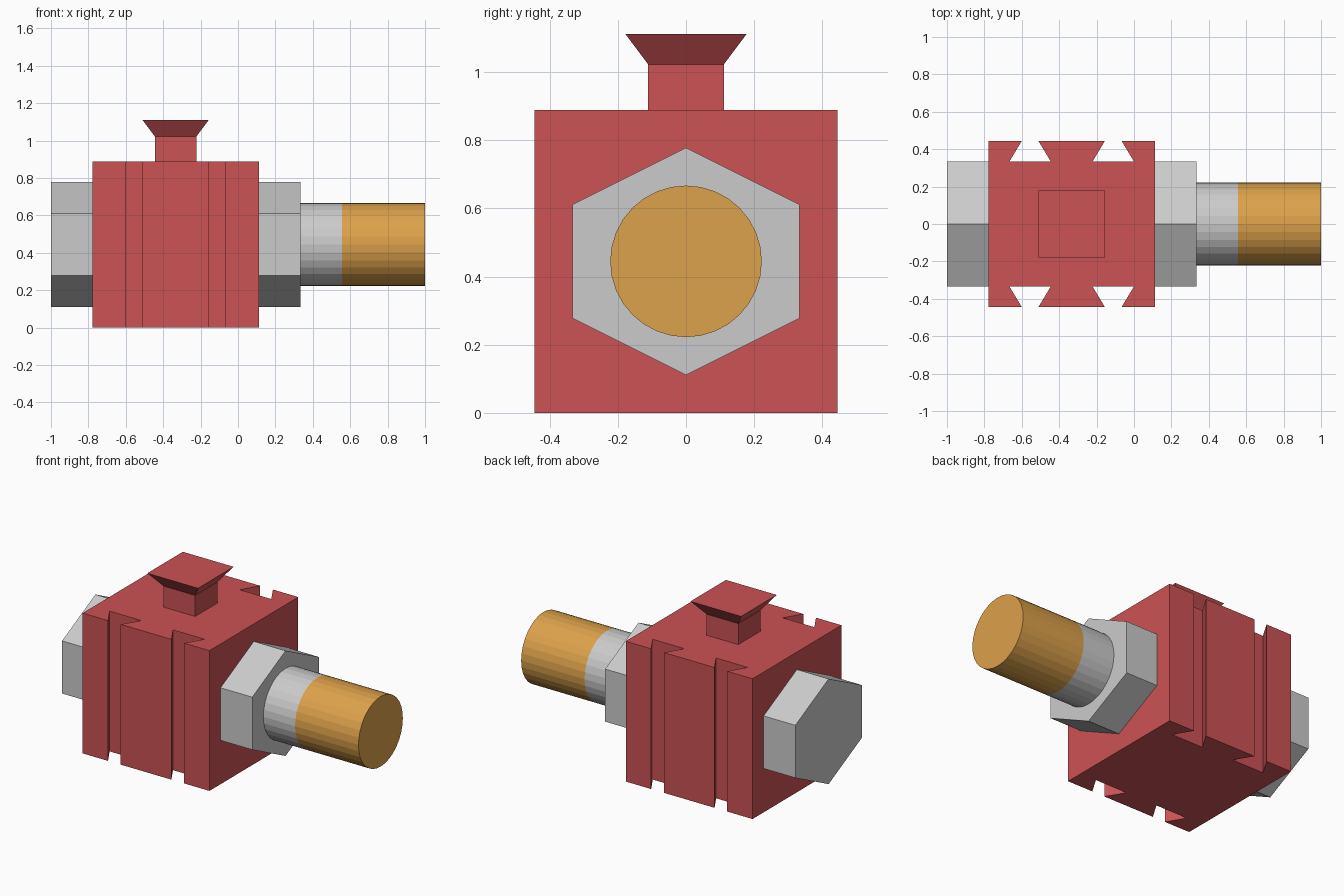
import bpy, bmesh
from math import cos, sin, pi

if "Cube" in bpy.data.objects:
    bpy.data.objects.remove(bpy.data.objects["Cube"])

U = 1 / 9          # grid module of the model
AXIS_Z = 4 * U     # height of the bolt axis


def material(name, rgb):
    m = bpy.data.materials.new(name)
    m.diffuse_color = (*rgb, 1)
    m.use_nodes = True
    m.node_tree.nodes["Principled BSDF"].inputs["Base Color"].default_value = m.diffuse_color
    return m


RED = material("red", (0.6, 0.085, 0.09))
ORANGE = material("orange", (0.72, 0.36, 0.07))


def loft(name, rings, mat=None):
    """Closed solid through a series of matching rings, flat shaded."""
    bm = bmesh.new()
    loops = [[bm.verts.new(p) for p in ring] for ring in rings]
    n = len(loops[0])
    for a, b in zip(loops, loops[1:]):
        for i in range(n):
            j = (i + 1) % n
            bm.faces.new((a[i], a[j], b[j], b[i]))
    bm.faces.new(loops[0][::-1])
    bm.faces.new(loops[-1])
    bmesh.ops.recalc_face_normals(bm, faces=bm.faces[:])
    me = bpy.data.meshes.new(name)
    bm.to_mesh(me)
    bm.free()
    ob = bpy.data.objects.new(name, me)
    bpy.context.collection.objects.link(ob)
    if mat:
        me.materials.append(mat)
    return ob


def x_prism(name, profile, x0, x1, mat=None):
    """Extrude a (y, z) profile, centred on the bolt axis, along x."""
    return loft(name, [[(x, y, AXIS_Z + z) for y, z in profile] for x in (x0, x1)], mat)


# Block: plan outline with two dovetail grooves in the front and back faces
front = [(-7 * U, -4 * U)]
for cx in (-5 * U, -U):
    front += [(cx - 0.4 * U, -4 * U), (cx - U, -3 * U),
              (cx + U, -3 * U), (cx + 0.4 * U, -4 * U)]
front.append((U, -4 * U))
outline = front + [(x, -y) for x, y in reversed(front)]
loft("block", [[(x, y, z) for x, y in outline] for z in (0, 8 * U)], RED)

# Flared square knob on top
knob = [(U, 8 * U), (U, 9.2 * U), (1.6 * U, 10 * U)]
loft("top_knob", [[(-3 * U + sx * h, sy * h, z)
                   for sx, sy in ((-1, -1), (1, -1), (1, 1), (-1, 1))]
                  for h, z in knob], RED)

# Hexagonal bolt head and nut, as wide as they are tall
hexagon = [(0, 3 * U), (3 * U, 1.5 * U), (3 * U, -1.5 * U),
           (0, -3 * U), (-3 * U, -1.5 * U), (-3 * U, 1.5 * U)]
x_prism("bolt_head", hexagon, -9 * U, -7 * U)
x_prism("nut", hexagon, U, 3 * U)

# Round shaft with a coloured tip
circle = [(2 * U * cos(i * pi / 16), 2 * U * sin(i * pi / 16)) for i in range(32)]
x_prism("shaft", circle, 3 * U, 5 * U)
x_prism("shaft_tip", circle, 5 * U, 9 * U, ORANGE)
